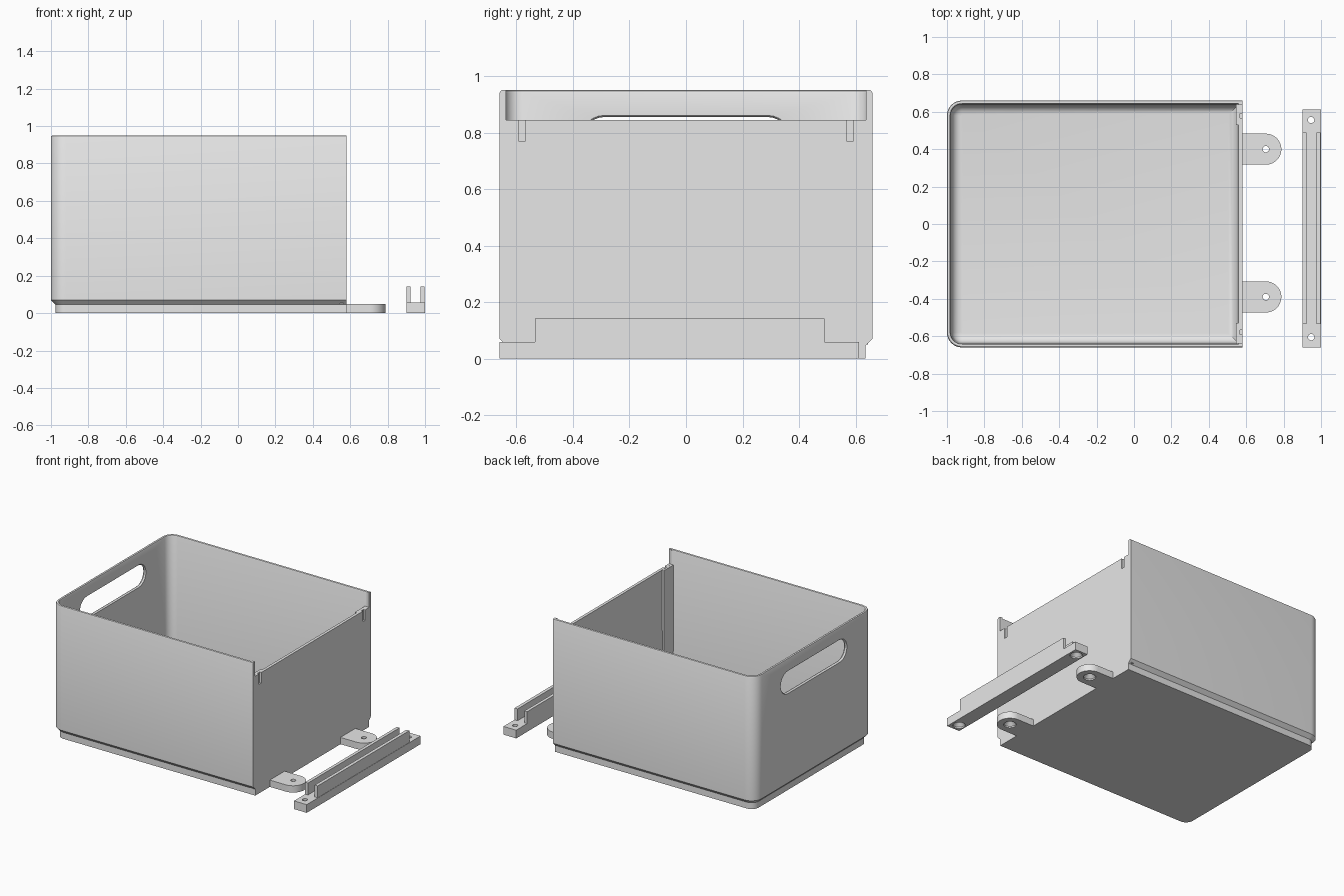
import bpy, bmesh
from math import sin, cos, pi, radians
from mathutils import Vector

cube = bpy.data.objects.get("Cube")
if cube:
    bpy.data.objects.remove(cube, do_unlink=True)

grey = bpy.data.materials.new("light_grey")
grey.use_nodes = True
grey.diffuse_color = (0.8, 0.8, 0.8, 1)
grey.node_tree.nodes["Principled BSDF"].inputs["Base Color"].default_value = (0.8, 0.8, 0.8, 1)

LEFT, RIGHT, HALF_W, RIM, END_TOP = -1.0, 0.58, 0.66, 0.95, 0.845


def loft(name, rings):
    """Skin a stack of equal-length rings and cap both ends."""
    bm = bmesh.new()
    rows = [[bm.verts.new(p) for p in ring] for ring in rings]
    n = len(rows[0])
    for a, b in zip(rows, rows[1:]):
        for i in range(n):
            j = (i + 1) % n
            bm.faces.new((a[i], a[j], b[j], b[i]))
    bm.faces.new(rows[0][::-1])
    bm.faces.new(rows[-1])
    bmesh.ops.recalc_face_normals(bm, faces=bm.faces)
    mesh = bpy.data.meshes.new(name)
    bm.to_mesh(mesh)
    bm.free()
    obj = bpy.data.objects.new(name, mesh)
    bpy.context.collection.objects.link(obj)
    mesh.materials.append(grey)
    return obj


def prism(name, outline, z0, z1):
    return loft(name, [[(x, y, z) for x, y in outline] for z in (z0, z1)])


def block(name, x0, x1, y0, y1, z0, z1):
    return prism(name, [(x0, y0), (x1, y0), (x1, y1), (x0, y1)], z0, z1)


def arc(cx, cy, r, start, end, steps):
    angles = [radians(start + (end - start) * i / steps) for i in range(steps + 1)]
    return [(cx + r * cos(a), cy + r * sin(a)) for a in angles]


def boolean(obj, tool, operation="DIFFERENCE"):
    tool.hide_render = True
    mod = obj.modifiers.new("cut", "BOOLEAN")
    mod.operation, mod.solver, mod.object = operation, "EXACT", tool
    bpy.context.view_layer.objects.active = obj
    bpy.ops.object.modifier_apply(modifier=mod.name)
    bpy.data.objects.remove(tool, do_unlink=True)


def screw_hole(obj, x, y):
    """Small through hole with a countersink on the underside."""
    profile = [(-0.01, 0.04), (0.01, 0.04), (0.032, 0.017), (0.1, 0.017)]
    rings = [[(px, py, z) for px, py in arc(x, y, r, 0, 345, 23)] for z, r in profile]
    boolean(obj, loft("hole_cutter", rings))


def bin_ring(inset, z, right):
    """Outline with two rounded corners on the handle end."""
    r = max(0.08 - inset, 0.01)
    x, y = LEFT + inset, HALF_W - inset
    pts = [(right, y)] + arc(x + r, y - r, r, 90, 180, 8)
    pts += arc(x + r, r - y, r, 180, 270, 8) + [(right, -y)]
    return [(px, py, z) for px, py in pts]


# Bin shell: stepped foot, outer wall, rounded rim, inner wall, filleted floor
outer = [(0.025, 0), (0.025, 0.045), (0, 0.07), (0, 0.94), (0.003, 0.947), (0.008, RIM)]
inner = [(0.012, RIM), (0.017, 0.947), (0.02, 0.94), (0.025, 0.085)]
inner += [(0.075 - 0.05 * cos(a), 0.085 - 0.05 * sin(a))
          for a in [pi / 2 * i / 6 for i in range(1, 7)]]
rings = [bin_ring(i, z, RIGHT) for i, z in outer]
rings += [bin_ring(i, z, RIGHT - max(i, 0.02)) for i, z in inner]
bin_shell = loft("storage_bin", rings)

# Lowered end wall
boolean(bin_shell, block("end_cutter", 0.5, 0.65, -0.637, 0.637, END_TOP, 1.1))

# Handle slot with softened edges
slot = []
for x, grow in [(-1.005, 0.012), (-0.995, 0.003), (-0.989, 0), (-0.983, 0.003), (-0.97, 0.014)]:
    r = 0.073 + grow
    outline = arc(0.29, 0.782, r, -90, 90, 12) + arc(-0.29, 0.782, r, 90, 270, 12)
    slot.append([(x, y, z) for y, z in outline])
boolean(bin_shell, loft("slot_cutter", slot))

# Thickened corners and latch notches on the end wall
for side in (-1, 1):
    y0, y1 = sorted((side * 0.53, side * 0.645))
    block("corner_rib", 0.545, 0.565, y0, y1, 0.05, END_TOP - 0.001)
    y = side * 0.58
    boolean(bin_shell, block("notch_cutter", 0.567, 0.6, y - 0.012, y + 0.012, 0.77, 0.9))

# Mounting tabs
for y in (-0.39, 0.40):
    r = 0.083
    outline = [(0.57, y - r)] + arc(0.705, y, r, -90, 90, 20) + [(0.57, y + r)]
    tab = prism("mounting_tab", outline, 0, 0.048)
    screw_hole(tab, 0.705, y)

# Separate guide rail with two upright fins
rail = block("guide_rail", 0.9, 1.0, -0.66, 0.612, 0, 0.058)
for y in (-0.605, 0.556):
    screw_hole(rail, 0.947, y)
for x0, x1 in ((0.9, 0.922), (0.975, 0.998)):
    block("rail_fin", x0, x1, -0.535, 0.49, 0.057, 0.142)

# Smooth curved surfaces, keep hard edges
bpy.ops.object.select_all(action="DESELECT")
for obj in bpy.context.scene.objects:
    if obj.type == "MESH":
        obj.select_set(True)
        bpy.context.view_layer.objects.active = obj
bpy.ops.object.shade_smooth_by_angle(angle=radians(30))
